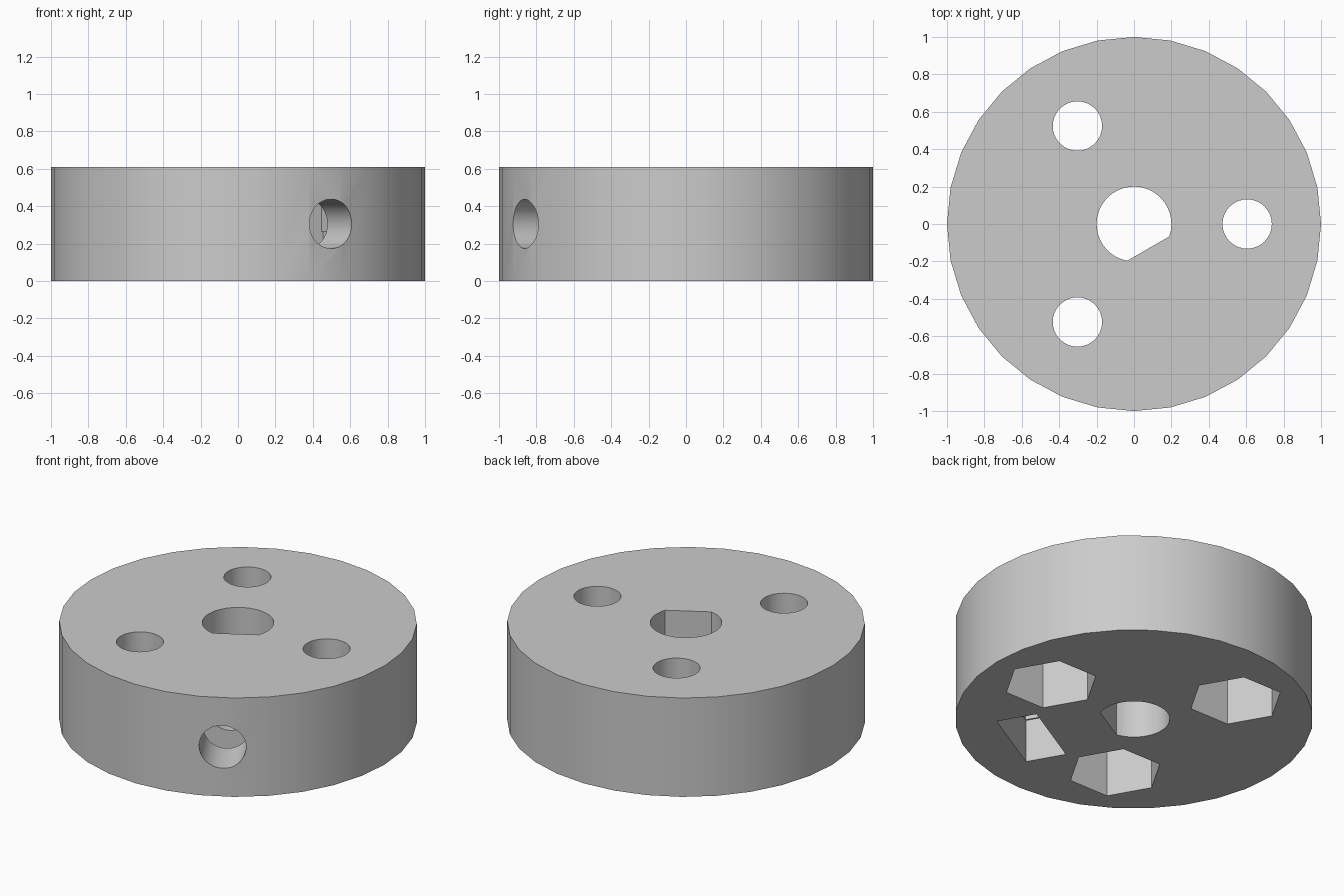
import bpy, bmesh
from math import acos, cos, sin, pi, radians
from mathutils import Matrix

cube = bpy.data.objects.get("Cube")
if cube:
    bpy.data.objects.remove(cube, do_unlink=True)

HEIGHT = 0.61
SET_ANGLE = radians(-60)

grey = bpy.data.materials.new("plain grey")
grey.use_nodes = True
grey.diffuse_color = (0.6, 0.6, 0.6, 1)
grey.node_tree.nodes["Principled BSDF"].inputs["Base Color"].default_value = (0.6, 0.6, 0.6, 1)


def ring(radius, sides, start=0.0, sweep=2 * pi, closed=True):
    steps = sides if closed else sides - 1
    return [(radius * cos(start + sweep * i / steps),
             radius * sin(start + sweep * i / steps)) for i in range(sides)]


def prism(name, profile, low, high, matrix=Matrix()):
    """Extrude a 2D profile from low to high along the local z axis."""
    bm = bmesh.new()
    face = bm.faces.new([bm.verts.new((x, y, low)) for x, y in profile])
    grown = bmesh.ops.extrude_face_region(bm, geom=[face])["geom"]
    top = [g for g in grown if isinstance(g, bmesh.types.BMVert)]
    bmesh.ops.translate(bm, verts=top, vec=(0, 0, high - low))
    bmesh.ops.recalc_face_normals(bm, faces=bm.faces)
    bm.transform(matrix)
    mesh = bpy.data.meshes.new(name)
    bm.to_mesh(mesh)
    bm.free()
    mesh.materials.append(grey)
    obj = bpy.data.objects.new(name, mesh)
    bpy.context.collection.objects.link(obj)
    return obj


# Round body
body = prism("hub_body", ring(1, 32), 0, HEIGHT)
cutters = []

# D-shaped shaft bore, its flat facing the set screw
half = acos(0.152 / 0.2)
bore = ring(0.2, 32, SET_ANGLE + half, 2 * pi - 2 * half, closed=False)
cutters.append(prism("shaft_bore", bore, -0.1, HEIGHT + 0.1))

# Three screw holes with hexagonal nut pockets underneath
for i in range(3):
    angle = i * 2 * pi / 3
    place = Matrix.Translation((0.605 * cos(angle), 0.605 * sin(angle), 0))
    cutters.append(prism("screw_hole", ring(0.132, 32), -0.1, HEIGHT + 0.1, place))
    cutters.append(prism("nut_pocket", ring(0.265, 6), -0.1, HEIGHT / 2, place))

# Slot for the set screw nut, open at the bottom
turn = Matrix.Rotation(SET_ANGLE, 4, 'Z')
slot = [(0.493, -0.239), (0.73, -0.239), (0.73, 0.239), (0.493, 0.239)]
cutters.append(prism("nut_slot", slot, -0.1, 0.265, turn))

# Upright nut seat and set screw hole, both along the radial axis
radial = Matrix.Translation((0, 0, HEIGHT / 2)) @ turn @ Matrix.Rotation(pi / 2, 4, 'Y')
cutters.append(prism("nut_seat", ring(0.265, 6), 0.495, 0.728, radial))
cutters.append(prism("set_screw_hole", ring(0.132, 32), 0, 1.1, radial))

# Cut everything out of the body
bpy.ops.object.select_all(action='DESELECT')
body.select_set(True)
bpy.context.view_layer.objects.active = body
for cutter in cutters:
    cutter.hide_render = True
    mod = body.modifiers.new(cutter.name, 'BOOLEAN')
    mod.operation = 'DIFFERENCE'
    mod.solver = 'EXACT'
    mod.object = cutter
    bpy.ops.object.modifier_apply(modifier=mod.name)
    bpy.data.objects.remove(cutter, do_unlink=True)

bpy.ops.object.shade_smooth_by_angle(angle=radians(30))
